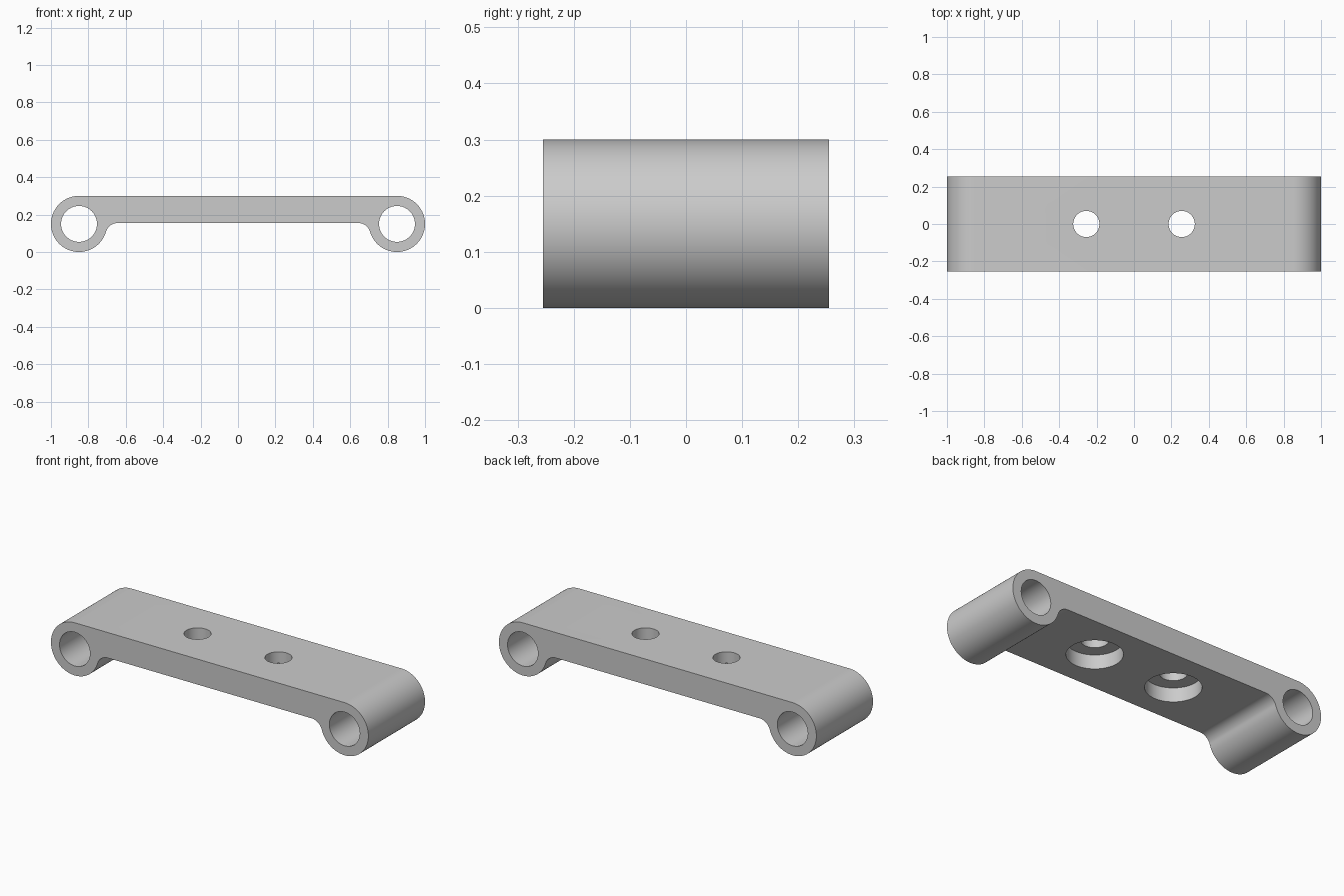
import bpy
import bmesh
from math import cos, sin, pi, atan2, hypot
from mathutils import Matrix

if "Cube" in bpy.data.objects:
    bpy.data.objects.remove(bpy.data.objects["Cube"], do_unlink=True)

RING_X, RING_Z, RING_R, BORE_R = 0.85, 0.15, 0.15, 0.096
HALF_DEPTH, UNDERSIDE, TOP = 0.255, 0.155, 0.30
HOLE_X, HOLE_R, RECESS_R, RECESS_DEPTH = 0.255, 0.07, 0.143, 0.08
FILLET_X, FILLET_R = 0.642, 0.067

grey = bpy.data.materials.new("plain grey")
grey.use_nodes = True
grey.diffuse_color = (0.6, 0.6, 0.6, 1)
grey.node_tree.nodes["Principled BSDF"].inputs["Base Color"].default_value = (0.6, 0.6, 0.6, 1)


def arc(cx, cz, r, start, end, steps):
    angles = [start + (end - start) * i / steps for i in range(steps + 1)]
    return [(cx + r * cos(a), cz + r * sin(a)) for a in angles]


def add_object(name, bm):
    bmesh.ops.recalc_face_normals(bm, faces=bm.faces)
    mesh = bpy.data.meshes.new(name)
    bm.to_mesh(mesh)
    bm.free()
    mesh.materials.append(grey)
    obj = bpy.data.objects.new(name, mesh)
    bpy.context.collection.objects.link(obj)
    return obj


def cylinder(name, radius, length, location, axis="Z"):
    bm = bmesh.new()
    turn = Matrix.Rotation(pi / 2, 4, "X") if axis == "Y" else Matrix.Identity(4)
    bmesh.ops.create_cone(bm, cap_ends=True, segments=64, radius1=radius, radius2=radius,
                          depth=length, matrix=Matrix.Translation(location) @ turn)
    obj = add_object(name, bm)
    obj.hide_render = True
    return obj


# Bracket body: fillet and ring outline on one side, mirrored, then extruded in depth
fillet_z = UNDERSIDE - FILLET_R
touch = atan2(RING_Z - fillet_z, RING_X - FILLET_X)
half = arc(FILLET_X, fillet_z, FILLET_R, pi / 2, touch, 12)
half += arc(RING_X, RING_Z, RING_R, pi + touch, 2.5 * pi, 56)[1:]
outline = half + [(-x, z) for x, z in reversed(half)]
bm = bmesh.new()
face = bm.faces.new([bm.verts.new((x, -HALF_DEPTH, z)) for x, z in outline])
side = bmesh.ops.extrude_face_region(bm, geom=[face])["geom"]
bmesh.ops.translate(bm, vec=(0, 2 * HALF_DEPTH, 0),
                    verts=[v for v in side if isinstance(v, bmesh.types.BMVert)])
bracket = add_object("bracket", bm)

# Cutters: end bores, screw holes and their recesses underneath
cutters = []
for s in (-1, 1):
    cutters += [
        cylinder("bore_cutter", BORE_R, 1, (s * RING_X, 0, RING_Z), "Y"),
        cylinder("hole_cutter", HOLE_R, 1, (s * HOLE_X, 0, TOP)),
        cylinder("recess_cutter", RECESS_R, 0.2, (s * HOLE_X, 0, UNDERSIDE + RECESS_DEPTH - 0.1)),
    ]

bpy.ops.object.select_all(action="DESELECT")
bpy.context.view_layer.objects.active = bracket
bracket.select_set(True)
for cutter in cutters:
    cut = bracket.modifiers.new("cut", "BOOLEAN")
    cut.operation = "DIFFERENCE"
    cut.solver = "EXACT"
    cut.object = cutter
    bpy.ops.object.modifier_apply(modifier=cut.name)
    bpy.data.objects.remove(cutter, do_unlink=True)

# Smooth curved walls, crisp rims
bpy.ops.object.shade_smooth_by_angle(angle=pi / 6)
